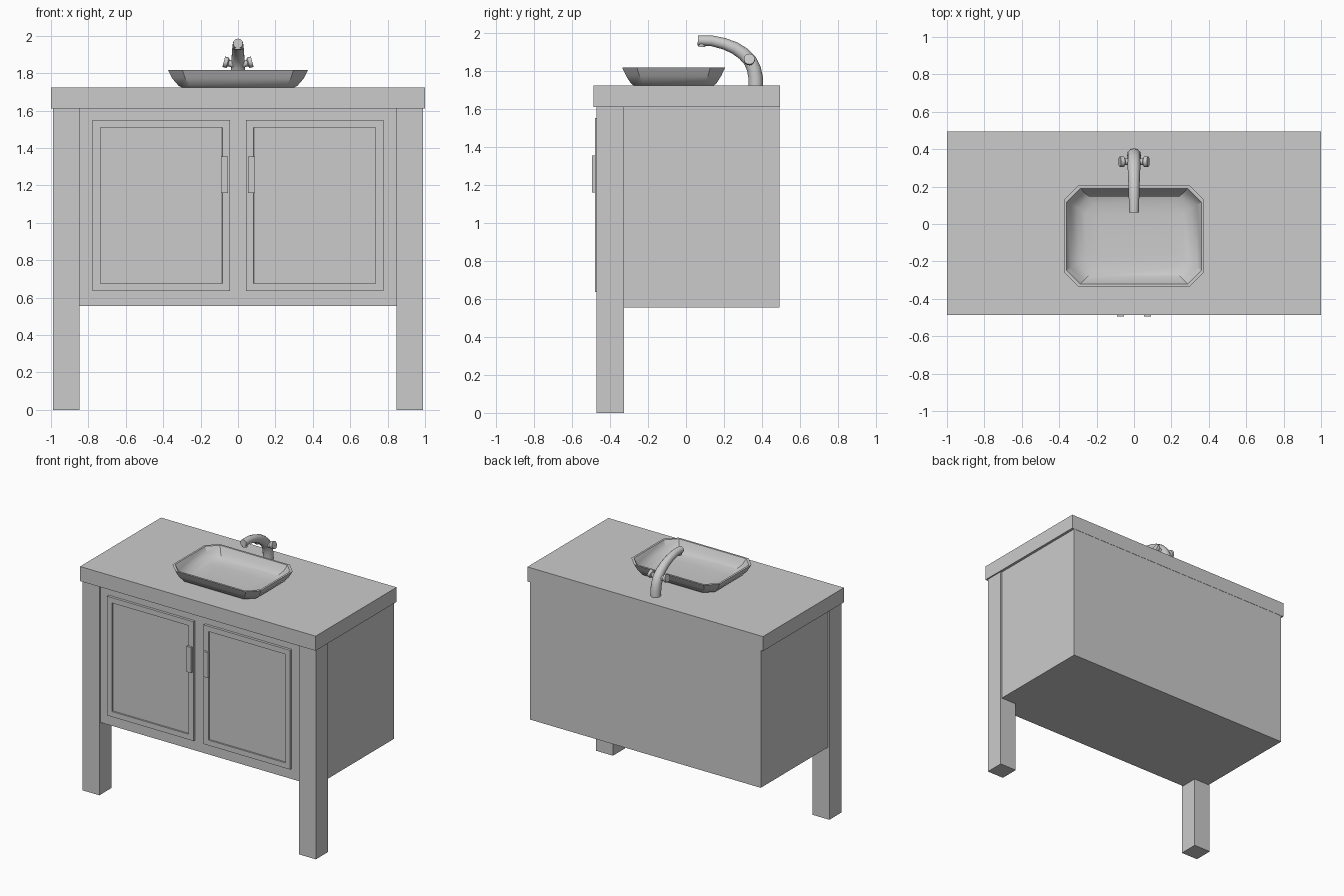
import bpy, bmesh, math
from mathutils import Vector

if "Cube" in bpy.data.objects:
    bpy.data.objects.remove(bpy.data.objects["Cube"])


def finish(name, bm, smooth=None):
    bmesh.ops.recalc_face_normals(bm, faces=bm.faces[:])
    me = bpy.data.meshes.new(name)
    bm.to_mesh(me)
    bm.free()
    ob = bpy.data.objects.new(name, me)
    bpy.context.collection.objects.link(ob)
    if smooth:
        bpy.ops.object.select_all(action='DESELECT')
        ob.select_set(True)
        bpy.context.view_layer.objects.active = ob
        bpy.ops.object.shade_smooth_by_angle(angle=math.radians(smooth))
    return ob


def box_bm(x0, x1, y0, y1, z0, z1):
    bm = bmesh.new()
    bmesh.ops.create_cube(bm, size=1)
    for v in bm.verts:
        v.co = Vector((x1 if v.co.x > 0 else x0, y1 if v.co.y > 0 else y0,
                       z1 if v.co.z > 0 else z0))
    return bm


def box(name, *dims):
    return finish(name, box_bm(*dims))


def loft(name, rings, smooth):
    """Skin a list of rings of equal length and cap both ends."""
    bm = bmesh.new()
    vr = [[bm.verts.new(p) for p in r] for r in rings]
    n = len(vr[0])
    for a, b in zip(vr, vr[1:]):
        for i in range(n):
            j = (i + 1) % n
            bm.faces.new((a[i], a[j], b[j], b[i]))
    bm.faces.new(vr[0])
    bm.faces.new(vr[-1])
    return finish(name, bm, smooth)


def tube(name, stations, side_axis, sides=12, smooth=40):
    """Round tube through (point, radius) stations lying in one plane."""
    pts = [Vector(p) for p, r in stations]
    side = Vector(side_axis)
    rings = []
    for i, (p, r) in enumerate(stations):
        lo, hi = i, i
        while lo > 0 and (pts[hi] - pts[lo]).length < 1e-6 or lo == i and i > 0:
            lo -= 1
        while hi < len(pts) - 1 and hi == i:
            hi += 1
        t = (pts[hi] - pts[lo]).normalized()
        up = t.cross(side)
        rings.append([pts[i] + r * (math.cos(a) * side + math.sin(a) * up)
                      for a in (2 * math.pi * k / sides for k in range(sides))])
    return loft(name, rings, smooth)


# Cabinet body and countertop
box("countertop", -1, 1, -0.487, 0.495, 1.61, 1.722)
box("cabinet_body", -0.98, 0.98, -0.458, 0.493, 0.555, 1.61)

# Legs, doors with recessed panels, and handles on both sides
for s, side in ((-1, "left"), (1, "right")):
    def mx(a, b):
        return (a, b) if s > 0 else (-b, -a)

    box(f"{side}_leg", *mx(0.848, 0.99), -0.47, -0.325, 0, 1.61)

    bm = box_bm(*mx(0.043, 0.777), -0.478, -0.45, 0.635, 1.55)
    bm.normal_update()
    front = min(bm.faces, key=lambda f: f.calc_center_median().y)
    bmesh.ops.inset_region(bm, faces=[front], thickness=0.058)
    bmesh.ops.inset_region(bm, faces=[front], thickness=0.0005)
    for v in front.verts:
        v.co.y += 0.012
    finish(f"{side}_door", bm)

    box(f"{side}_door_handle", *mx(0.053, 0.092), -0.495, -0.476, 1.16, 1.355)


# Vessel basin: octagonal rings running up the outside and down the inside
def octagon(hx, hy, c, z, cy=-0.065):
    q = [(hx, hy - c), (hx - c, hy), (c - hx, hy), (-hx, hy - c),
         (-hx, c - hy), (c - hx, -hy), (hx - c, -hy), (hx, c - hy)]
    return [(x, cy + y, z) for x, y in q]


loft("basin", [octagon(*r) for r in (
    (0.298, 0.210, 0.055, 1.722), (0.318, 0.225, 0.060, 1.733),
    (0.352, 0.250, 0.070, 1.772), (0.375, 0.271, 0.078, 1.817),
    (0.360, 0.256, 0.074, 1.817), (0.337, 0.237, 0.068, 1.776),
    (0.300, 0.210, 0.060, 1.745), (0.260, 0.170, 0.050, 1.735),
    (0.200, 0.115, 0.035, 1.731))], 30)

# Faucet spout, tapering along its arc
arc = [(0.367, 1.72, 0.038), (0.366, 1.765, 0.038), (0.357, 1.81, 0.037),
       (0.337, 1.853, 0.036), (0.302, 1.889, 0.034), (0.257, 1.919, 0.032),
       (0.200, 1.942, 0.030), (0.135, 1.957, 0.028), (0.062, 1.959, 0.026)]
tube("faucet_spout", [((0, y, z), r) for y, z, r in arc], (1, 0, 0))
tube("faucet_outlet", [((0, 0.084, 1.95), 0.019), ((0, 0.082, 1.925), 0.019)],
     (1, 0, 0))

# Faucet knobs, angled slightly upward on each side
for s, side in ((-1, "left"), (1, "right")):
    knob = [(0.0, 0.018), (0.05, 0.018), (0.056, 0.029), (0.076, 0.029)]
    tube(f"{side}_faucet_knob",
         [((s * d, 0.333, 1.84 + 0.28 * d), r) for d, r in knob], (0, 1, 0))
